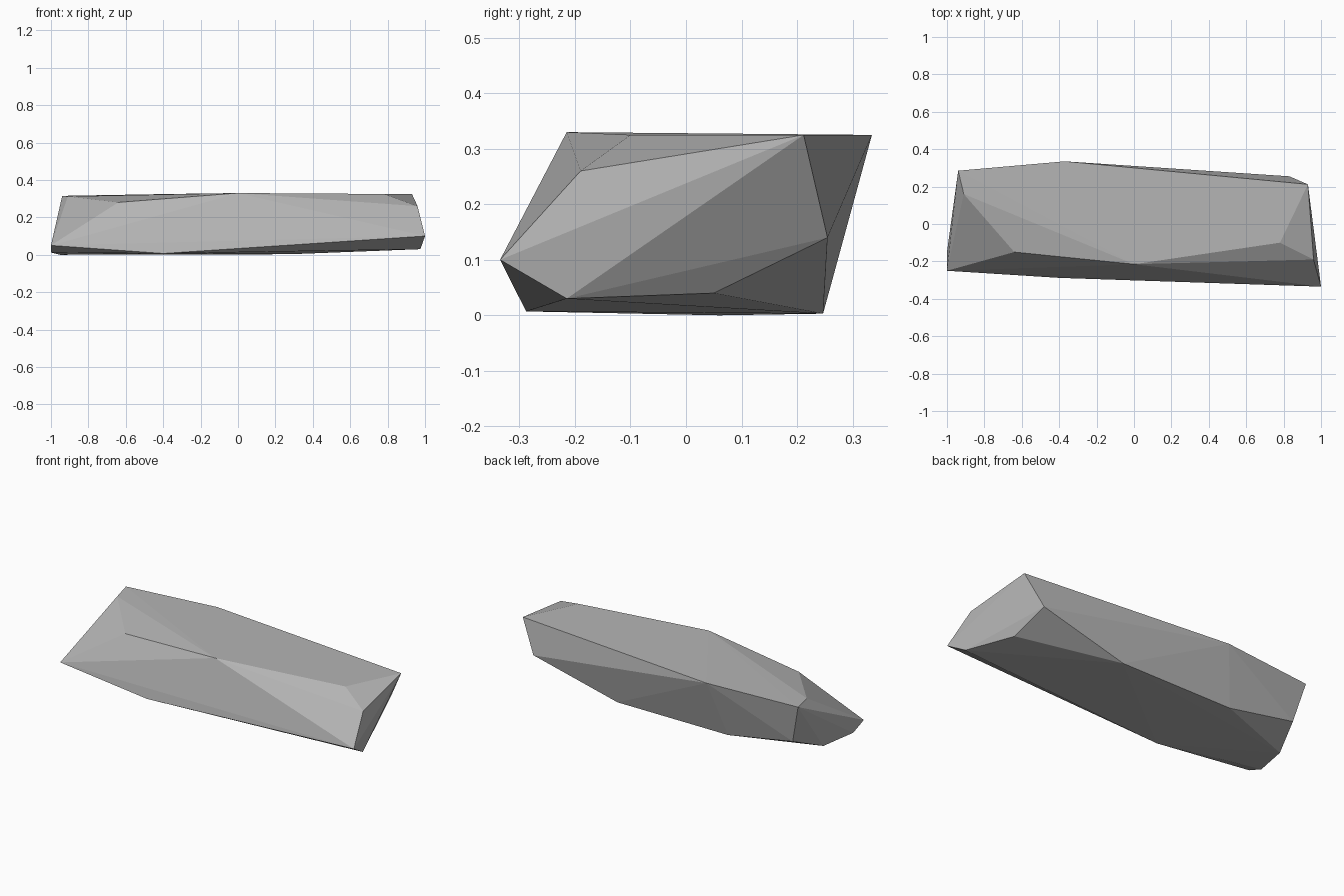
import bpy
import bmesh
import math

# Remove the default cube
default_cube = bpy.data.objects.get("Cube")
if default_cube:
    bpy.data.objects.remove(default_cube, do_unlink=True)


def make_material(name, color):
    material = bpy.data.materials.new(name)
    material.use_nodes = True
    material.diffuse_color = color
    shader = material.node_tree.nodes["Principled BSDF"]
    shader.inputs["Base Color"].default_value = color
    shader.inputs["Roughness"].default_value = 0.9
    return material


def make_hull(name, corners, material):
    """Flat faceted stone: the convex skin around its corner points."""
    bm = bmesh.new()
    for corner in corners:
        bm.verts.new(corner)
    result = bmesh.ops.convex_hull(bm, input=bm.verts[:])
    loose = [v for v in bm.verts if not v.link_faces]
    bmesh.ops.delete(bm, geom=loose, context="VERTS")
    # Merge nearly coplanar triangles into larger facets
    bmesh.ops.dissolve_limit(bm, angle_limit=math.radians(1),
                             verts=bm.verts[:], edges=bm.edges[:])
    bmesh.ops.recalc_face_normals(bm, faces=bm.faces[:])
    mesh = bpy.data.meshes.new(name)
    bm.to_mesh(mesh)
    bm.free()
    mesh.materials.append(material)
    stone = bpy.data.objects.new(name, mesh)
    bpy.context.collection.objects.link(stone)
    return stone


# Upper rim of the stone
top_corners = [
    (-.94, .285, .315), (-.91, .16, .312), (-.64, -.15, .28), (0, -.215, .33),
    (.78, -.1, .325), (.96, -.19, .26), (.93, .212, .325), (-.37, .335, .325),
]
# Widest points around the sides
side_corners = [
    (-1, -.25, .05), (1, -.335, .1), (.83, .255, .14), (-.88, .25, .08),
]
# Underside, resting on the ground
base_corners = [
    (-.4, -.288, .007), (.975, -.215, .03), (.86, .05, .04), (.28, .247, .003),
    (-.45, .247, .003), (-.95, .06, 0), (-1, -.15, .012),
]

gray_stone = make_material("gray stone", (.46, .46, .46, 1))
make_hull("flat_rock", top_corners + side_corners + base_corners, gray_stone)
